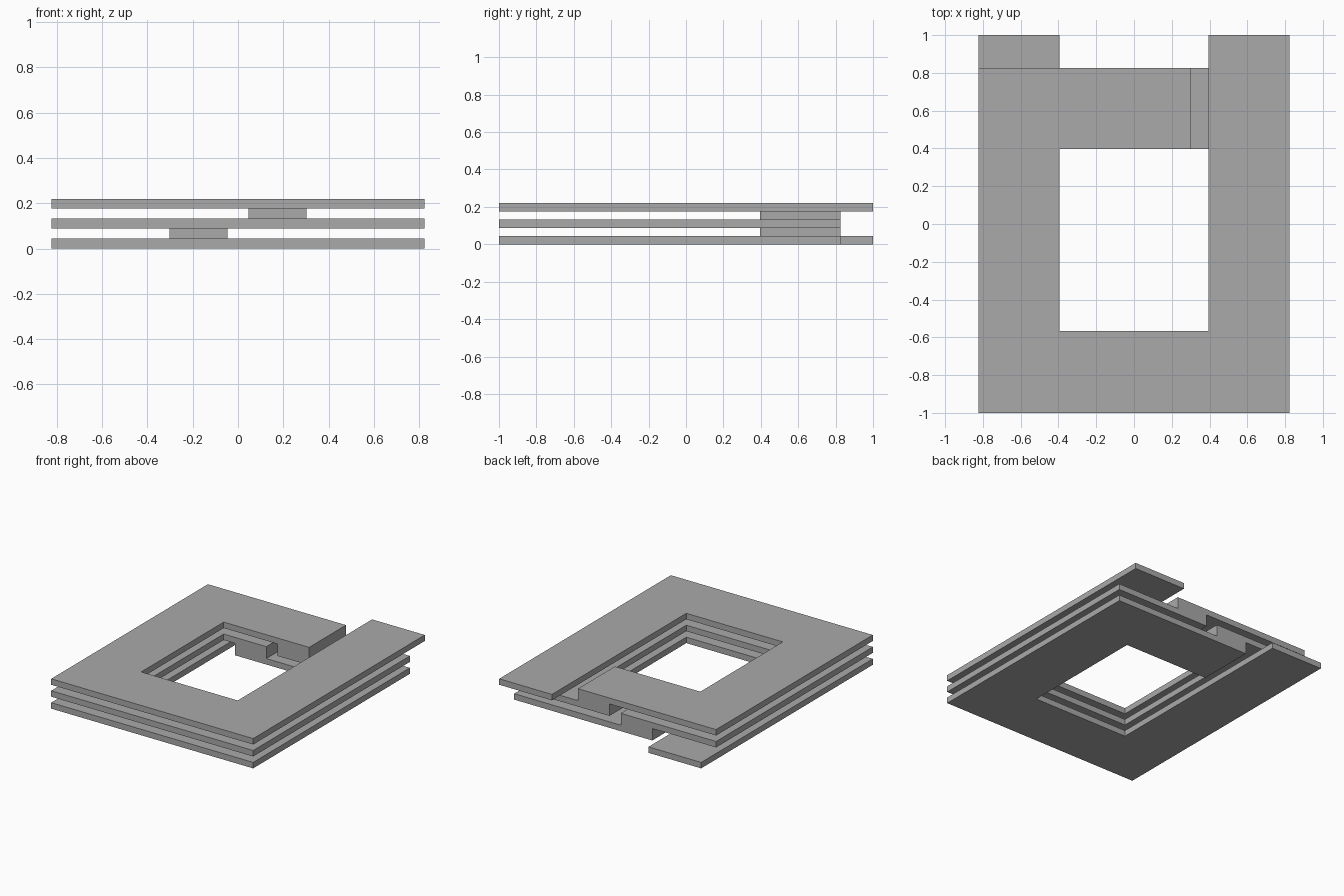
import bpy
import bmesh

cube = bpy.data.objects.get("Cube")
if cube:
    bpy.data.objects.remove(cube, do_unlink=True)

grey = bpy.data.materials.new("plain_grey")
grey.use_nodes = True
color = (0.4, 0.4, 0.4, 1)
grey.diffuse_color = color
grey.node_tree.nodes["Principled BSDF"].inputs["Base Color"].default_value = color

T = 0.22 / 5            # thickness of one winding or bridge
OUT, IN = 0.824, 0.394  # half widths of the loop
FRONT, FRONT_IN = -1.0, -0.566
BACK_IN, BACK, TAB = 0.396, 0.826, 1.0
STEP_A, STEP_B = 0.046, 0.303  # x range of a bridge


def plate(name, outline, level):
    """Extrude a flat outline upward by one layer thickness."""
    bm = bmesh.new()
    face = bm.faces.new([bm.verts.new((x, y, level * T)) for x, y in outline])
    top = bmesh.ops.extrude_face_region(bm, geom=[face])["geom"]
    verts = [v for v in top if isinstance(v, bmesh.types.BMVert)]
    bmesh.ops.translate(bm, verts=verts, vec=(0, 0, T))
    bmesh.ops.recalc_face_normals(bm, faces=bm.faces)
    mesh = bpy.data.meshes.new(name)
    bm.to_mesh(mesh)
    bm.free()
    mesh.materials.append(grey)
    obj = bpy.data.objects.new(name, mesh)
    bpy.context.collection.objects.link(obj)
    return obj


def end_winding(side):
    """Loop whose leg on the given side runs out as a terminal tab."""
    pts = [(OUT, TAB), (OUT, FRONT), (-OUT, FRONT), (-OUT, BACK),
           (STEP_B, BACK), (STEP_B, BACK_IN), (-IN, BACK_IN),
           (-IN, FRONT_IN), (IN, FRONT_IN), (IN, TAB)]
    return [(side * x, y) for x, y in pts]


# Middle winding, with a narrow gap in its back bar
half = [(STEP_A, BACK), (OUT, BACK), (OUT, FRONT)]
inner = [(IN, FRONT_IN), (IN, BACK_IN), (STEP_A, BACK_IN)]
mirrored = lambda pts: [(-x, y) for x, y in reversed(pts)]
middle = half + mirrored(half) + mirrored(inner) + inner

plate("bottom_winding", end_winding(-1), 0)
plate("middle_winding", middle, 2)
plate("top_winding", end_winding(1), 4)

# Bridges joining neighbouring windings
for name, side, level in (("lower_bridge", -1, 1), ("upper_bridge", 1, 3)):
    plate(name, [(side * x, y) for x, y in
                 ((STEP_A, BACK_IN), (STEP_B, BACK_IN),
                  (STEP_B, BACK), (STEP_A, BACK))], level)
